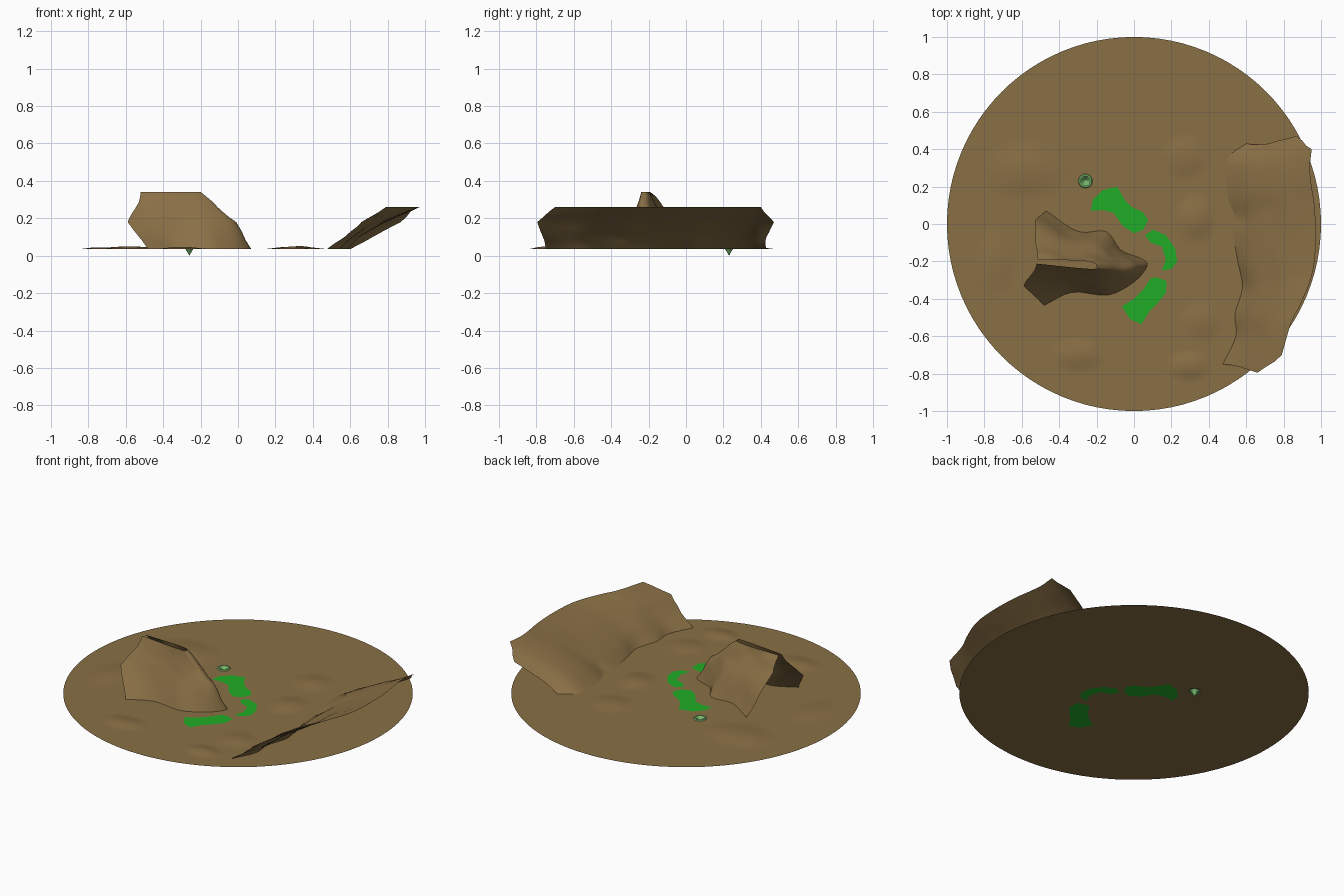
import bpy, bmesh, math
from mathutils import Vector, noise

if "Cube" in bpy.data.objects:
    bpy.data.objects.remove(bpy.data.objects["Cube"])

Z = 0.035  # ground level


def material(name, rgb):
    m = bpy.data.materials.new(name)
    m.diffuse_color = (*rgb, 1)
    m.use_nodes = True
    m.node_tree.nodes["Principled BSDF"].inputs["Base Color"].default_value = m.diffuse_color
    return m


EARTH = material("earth", (0.25, 0.16, 0.06))
GREEN = material("grass", (0.015, 0.42, 0.02))
PALE = material("pale_green", (0.2, 0.5, 0.16))


def finish(name, bm, mat, angle=40):
    me = bpy.data.meshes.new(name)
    bm.to_mesh(me)
    bm.free()
    me.materials.append(mat)
    ob = bpy.data.objects.new(name, me)
    bpy.context.collection.objects.link(ob)
    bpy.ops.object.select_all(action='DESELECT')
    ob.select_set(True)
    bpy.context.view_layer.objects.active = ob
    bpy.ops.object.shade_smooth_by_angle(angle=math.radians(angle))
    return ob


def spline(pts, sub=4):
    """Open Catmull-Rom path through pts."""
    p = [Vector(q) for q in pts]
    p = [2 * p[0] - p[1]] + p + [2 * p[-1] - p[-2]]
    out = []
    for i in range(1, len(p) - 2):
        a, b, c, d = p[i - 1:i + 3]
        for k in range(sub):
            t = k / sub
            out.append(0.5 * (2 * b + (c - a) * t + (2 * a - 5 * b + 4 * c - d) * t * t
                              + (3 * b - a - 3 * c + d) * t ** 3))
    return out + [p[-2]]


def loft(name, levels, angle):
    """Sheet through contour lines given as (height, points)."""
    rows = [spline([(x, y, z) for x, y in pts]) for z, pts in levels]
    bm = bmesh.new()
    grid = []
    for k, r in enumerate(rows):
        steps = 3 if k < len(rows) - 1 else 1
        for s in range(steps):
            t = s / steps
            line = []
            for i, p in enumerate(r):
                q = p.lerp(rows[k + 1][i], t) if t else p.copy()
                if t:
                    q.x += 0.012 * noise.noise(q * 9)
                    q.y += 0.012 * noise.noise(q * 9 + Vector((5, 0, 0)))
                line.append(bm.verts.new(q))
            grid.append(line)
    for a, b in zip(grid, grid[1:]):
        for i in range(len(a) - 1):
            bm.faces.new((a[i], a[i + 1], b[i + 1], b[i]))
    bmesh.ops.recalc_face_normals(bm, faces=bm.faces)
    if sum(f.normal.z for f in bm.faces) < 0:
        bmesh.ops.reverse_faces(bm, faces=bm.faces)
    return finish(name, bm, EARTH, angle)


# Outlines of the three grass patches
patches = [
    [(-.23, .07), (-.22, .13), (-.17, .18), (-.09, .2), (-.05, .13), (-.01, .09), (.05, .06),
     (.075, .02), (.05, -.03), (0, -.05), (-.06, -.01), (-.11, .06), (-.17, .075)],
    [(.06, -.06), (.1, -.03), (.17, -.06), (.22, -.13), (.23, -.2), (.2, -.24), (.15, -.25),
     (.17, -.19), (.15, -.12), (.09, -.1)],
    [(.09, -.29), (.12, -.285), (.175, -.305), (.17, -.37), (.12, -.43), (.08, -.47),
     (.04, -.535), (-.02, -.51), (-.065, -.44), (0, -.4), (.05, -.35)],
]
HOLE = Vector((-.26, .23, 0))


def circle(r, n, c=(0, 0)):
    return [(c[0] + r * math.cos(2 * math.pi * i / n), c[1] + r * math.sin(2 * math.pi * i / n))
            for i in range(n)]


# Ground disc with openings for patches and hole
bm = bmesh.new()
for ring in [circle(1, 96)] + patches + [circle(.036, 24, HOLE)]:
    vs = [bm.verts.new((x, y, Z)) for x, y in ring]
    for i in range(len(vs)):
        bm.edges.new((vs[i - 1], vs[i]))
bmesh.ops.triangle_fill(bm, edges=bm.edges[:], use_beauty=True, normal=(0, 0, 1))
finish("ground_disc", bm, EARTH)

# Grass patches, slightly sunken and uneven inside
for n, pts in enumerate(patches):
    bm = bmesh.new()
    f = bm.faces.new([bm.verts.new((x, y, Z)) for x, y in pts])
    f.normal_update()
    if f.normal.z < 0:
        f.normal_flip()
    rim = set(bm.verts)
    bmesh.ops.inset_region(bm, faces=[f], thickness=.018)
    for v in bm.verts:
        if v not in rim:
            v.co.z = Z - .004 - .010 * abs(noise.noise(v.co * 14))
    bmesh.ops.triangulate(bm, faces=bm.faces[:])
    finish("grass_patch_%d" % (n + 1), bm, GREEN)

# Small hole: pale raised rim turning down into a pointed funnel
bm = bmesh.new()
prof = [(.038, Z), (.034, Z + .005), (.026, Z + .005), (.019, Z - .002), (.010, .018)]
rings = [[bm.verts.new((x, y, z)) for x, y in circle(r, 24, HOLE)] for r, z in prof]
tip = bm.verts.new((HOLE.x, HOLE.y, 0))
for a, b in zip(rings, rings[1:]):
    for i in range(24):
        bm.faces.new((a[i - 1], a[i], b[i], b[i - 1]))
for i in range(24):
    bm.faces.new((rings[-1][i - 1], rings[-1][i], tip))
finish("hole_funnel", bm, PALE)

# Low mounds blending into the ground: x, y, half sizes, height
mounds = [(-.58, .29, .24, .17, .014), (.27, .36, .14, .13, .012), (.33, .03, .12, .14, .016),
          (-.74, -.2, .12, .2, .010), (-.3, -.7, .16, .10, .012), (.29, -.76, .13, .09, .013),
          (.36, -.52, .13, .12, .010)]
for n, (x, y, a, b, h) in enumerate(mounds):
    bm = bmesh.new()
    rings = []
    for k in range(1, 9):
        t = k / 8
        rings.append([bm.verts.new((x + a * px, y + b * py,
                                    Z + .0005 + h * (1 - t * t) ** 2)) for px, py in circle(t, 24)])
    bm.faces.new(rings[0])
    for p, q in zip(rings, rings[1:]):
        for i in range(24):
            bm.faces.new((p[i - 1], q[i - 1], q[i], p[i]))
    finish("mound_%d" % (n + 1), bm, EARTH)

# Ridge: U-shaped contours running back side, nose, front side; open behind and on top
loft("ridge", [
    (Z, [(-.47, .07), (-.3, -.04), (-.15, -.04), (-.07, -.14), (.04, -.185), (.07, -.225),
         (0, -.31), (-.14, -.38), (-.33, -.365), (-.48, -.435)]),
    (.18, [(-.53, .02), (-.36, -.09), (-.2, -.11), (-.11, -.17), (-.04, -.2), (-.01, -.235),
           (-.05, -.275), (-.17, -.3), (-.36, -.3), (-.59, -.33)]),
    (.26, [(-.525, -.12), (-.37, -.15), (-.24, -.16), (-.16, -.185), (-.12, -.205), (-.11, -.235),
           (-.13, -.25), (-.2, -.265), (-.36, -.26), (-.545, -.265)]),
    (.34, [(-.515, -.19), (-.4, -.193), (-.3, -.195), (-.25, -.2), (-.21, -.21), (-.2, -.225),
           (-.21, -.24), (-.3, -.235), (-.4, -.225), (-.52, -.212)]),
], 45)

# Leaning bank along the right edge
loft("bank", [
    (Z, [(.475, -.75), (.545, -.6), (.54, -.48), (.58, -.34), (.555, -.2), (.53, -.04), (.54, .04),
         (.5, .15), (.495, .34), (.6, .43)]),
    (.10, [(.57, -.765), (.61, -.61), (.62, -.48), (.645, -.34), (.64, -.2), (.63, -.05), (.63, .06),
           (.60, .18), (.61, .34), (.72, .43)]),
    (.18, [(.66, -.795), (.7, -.62), (.735, -.48), (.77, -.34), (.78, -.2), (.79, -.05), (.78, .08),
           (.76, .2), (.78, .36), (.87, .47)]),
    (.26, [(.79, -.7), (.84, -.53), (.89, -.43), (.94, -.31), (.965, -.2), (.972, -.05), (.965, .1),
           (.95, .2), (.94, .3), (.95, .4)]),
], 45)
